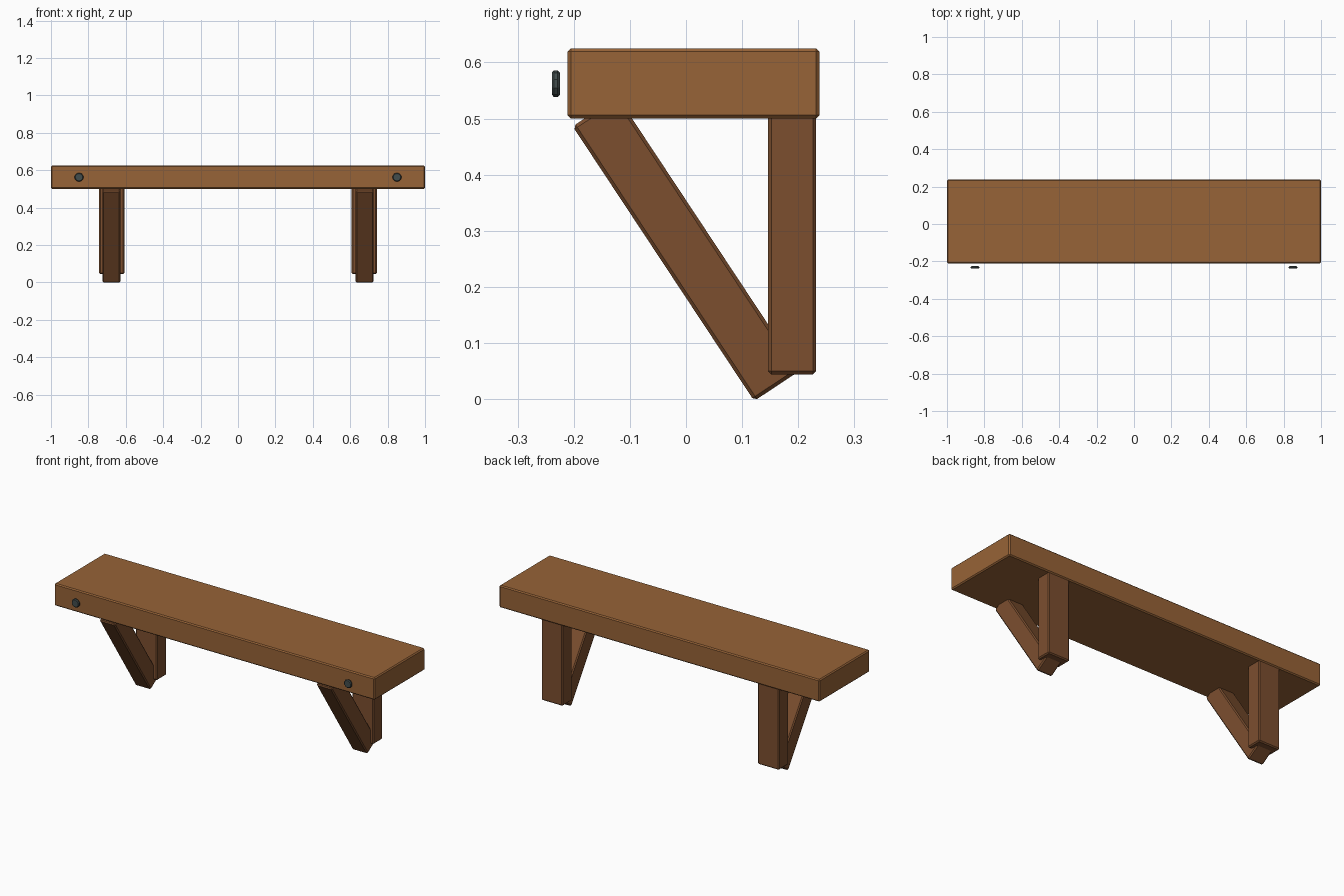
import bpy, bmesh, math
from mathutils import Matrix, Vector

if "Cube" in bpy.data.objects:
    bpy.data.objects.remove(bpy.data.objects["Cube"])


def material(name, color):
    m = bpy.data.materials.new(name)
    m.diffuse_color = (*color, 1)
    m.use_nodes = True
    m.node_tree.nodes["Principled BSDF"].inputs["Base Color"].default_value = m.diffuse_color
    return m


plank_wood = material("plank_wood", (0.31, 0.125, 0.038))
bracket_wood = material("bracket_wood", (0.2, 0.077, 0.028))
dark_metal = material("dark_metal", (0.055, 0.075, 0.075))


def finish(bm, name, mat, matrix, chamfer):
    # chamfer every hard edge, flat shaded
    bmesh.ops.bevel(bm, geom=bm.edges[:] if name.find("bolt") < 0 else
                    [e for e in bm.edges if any(len(f.verts) > 4 for f in e.link_faces)],
                    offset=chamfer, segments=1, affect='EDGES', clamp_overlap=True)
    bmesh.ops.recalc_face_normals(bm, faces=bm.faces[:])
    me = bpy.data.meshes.new(name)
    bm.to_mesh(me)
    bm.free()
    me.materials.append(mat)
    ob = bpy.data.objects.new(name, me)
    ob.matrix_world = matrix
    bpy.context.collection.objects.link(ob)
    return ob


def beam(name, center, size, mat, tilt=0.0):
    bm = bmesh.new()
    bmesh.ops.create_cube(bm, size=1)
    bmesh.ops.scale(bm, vec=size, verts=bm.verts[:])
    return finish(bm, name, mat,
                  Matrix.Translation(center) @ Matrix.Rotation(tilt, 4, 'X'), 0.006)


def bolt(name, center):
    bm = bmesh.new()
    bmesh.ops.create_cone(bm, cap_ends=True, segments=10,
                          radius1=0.024, radius2=0.024, depth=0.014)
    return finish(bm, name, dark_metal,
                  Matrix.Translation(center) @ Matrix.Rotation(math.pi / 2, 4, 'X'), 0.004)


# Shelf plank
beam("shelf_plank", (0, 0.0135, 0.5625), (2.0, 0.449, 0.125), plank_wood)

# Brace placed by its front edge, running from the foot up into the plank
foot, head = Vector((0, 0.1215, -0.0033)), Vector((0, -0.202, 0.486))
along = head - foot
tilt = math.atan2(-along.y, along.z)
thick = 0.096
normal = Vector((0, math.cos(tilt), math.sin(tilt)))
brace_center = (foot + head) / 2 + normal * thick / 2

for side, s in (("left", -1), ("right", 1)):
    # Upright post against the wall
    beam(side + "_post", (s * 0.675, 0.189, 0.2825), (0.134, 0.086, 0.477), bracket_wood)
    # Diagonal brace
    beam(side + "_brace", (s * 0.677, brace_center.y, brace_center.z),
         (0.096, thick, along.length), bracket_wood, tilt)
    # Bolt head in front of the plank
    bolt(side + "_bolt", (s * 0.85, -0.232, 0.562))
